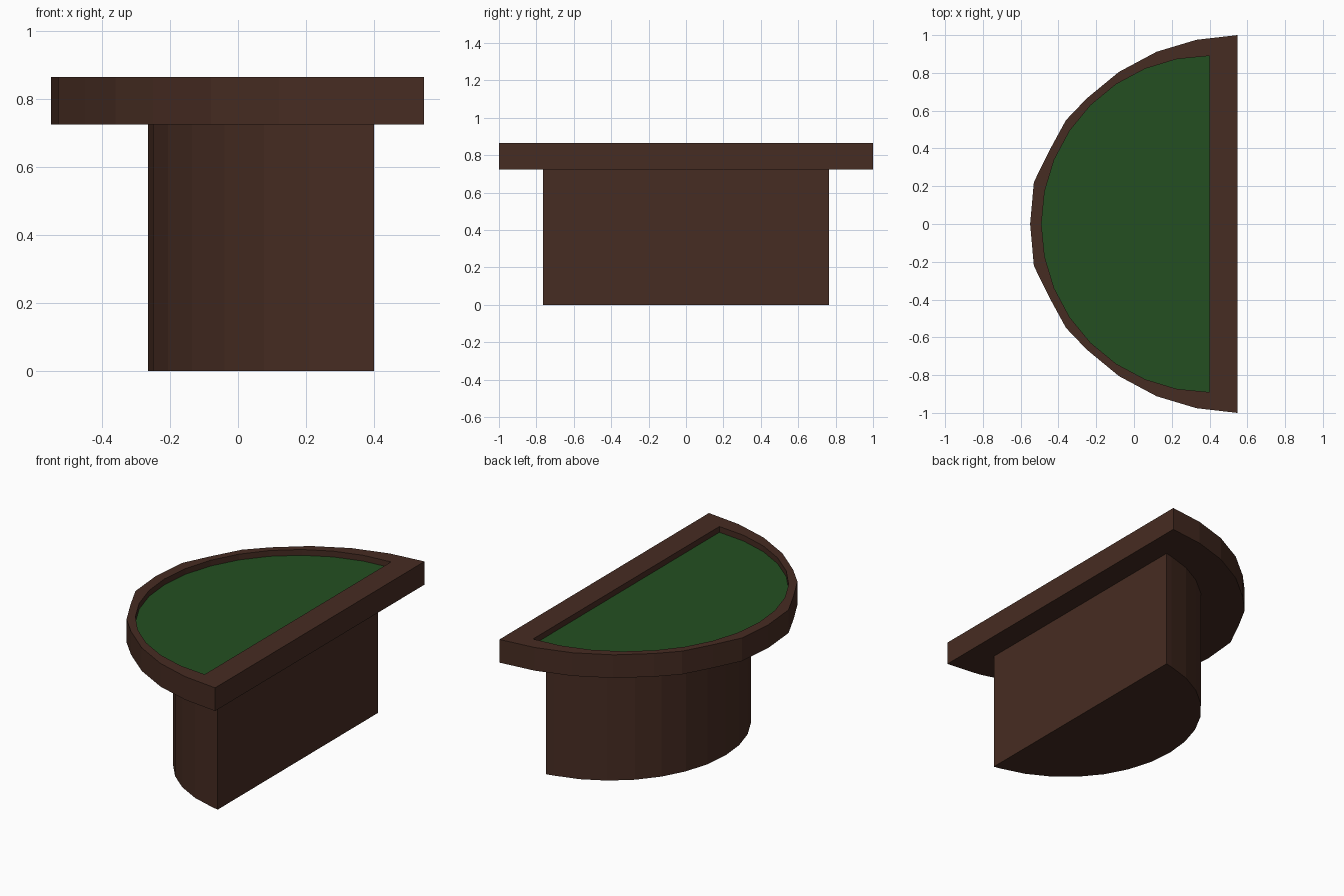
import bpy, bmesh, math

cube = bpy.data.objects.get("Cube")
if cube:
    bpy.data.objects.remove(cube, do_unlink=True)


def material(name, color):
    m = bpy.data.materials.new(name)
    m.use_nodes = True
    m.diffuse_color = color
    m.node_tree.nodes["Principled BSDF"].inputs["Base Color"].default_value = color
    return m


wood = material("dark brown wood", (0.062, 0.025, 0.016, 1))
felt = material("green felt", (0.017, 0.078, 0.015, 1))


def arc(center_x, radius, first, steps=16):
    """Half circle bulging to -x, running from +y to -y."""
    angles = [math.pi * i / steps for i in range(first, steps + 1 - first)]
    return [(center_x - radius * math.sin(a), radius * math.cos(a)) for a in angles]


def loft(name, rings, materials, cap_material=0):
    """Join matching outlines, given as (points, height), and cap both ends."""
    bm = bmesh.new()
    loops = [[bm.verts.new((x, y, z)) for x, y in pts] for pts, z in rings]
    for low, high in zip(loops, loops[1:]):
        for i in range(len(low)):
            j = (i + 1) % len(low)
            bm.faces.new((low[i], low[j], high[j], high[i]))
    bm.faces.new(loops[0])
    bm.faces.new(loops[-1]).material_index = cap_material
    bmesh.ops.recalc_face_normals(bm, faces=bm.faces)
    mesh = bpy.data.meshes.new(name)
    bm.to_mesh(mesh)
    bm.free()
    for m in materials:
        mesh.materials.append(m)
    obj = bpy.data.objects.new(name, mesh)
    bpy.context.collection.objects.link(obj)
    return obj


# Pedestal: a rounded shape cut flat on the +x side
pedestal = [(0.40, 0.765)] + arc(0.505, 0.77, 1) + [(0.40, -0.765)]
loft("pedestal", [(pedestal, 0), (pedestal, 0.725)], [wood])

# Table top: raised wooden rim around a recessed felt surface
half = [(0.547, 1.0), (0.33, 0.975), (0.12, 0.912), (-0.08, 0.805), (-0.25, 0.665),
        (-0.36, 0.55), (-0.45, 0.385), (-0.53, 0.222)]
outer = half + [(-0.55, 0)] + [(x, -y) for x, y in reversed(half)]
inner = arc(0.40, 0.89, 0)
loft("table_top", [(outer, 0.725), (outer, 0.865), (inner, 0.865), (inner, 0.83)],
     [wood, felt], cap_material=1)
